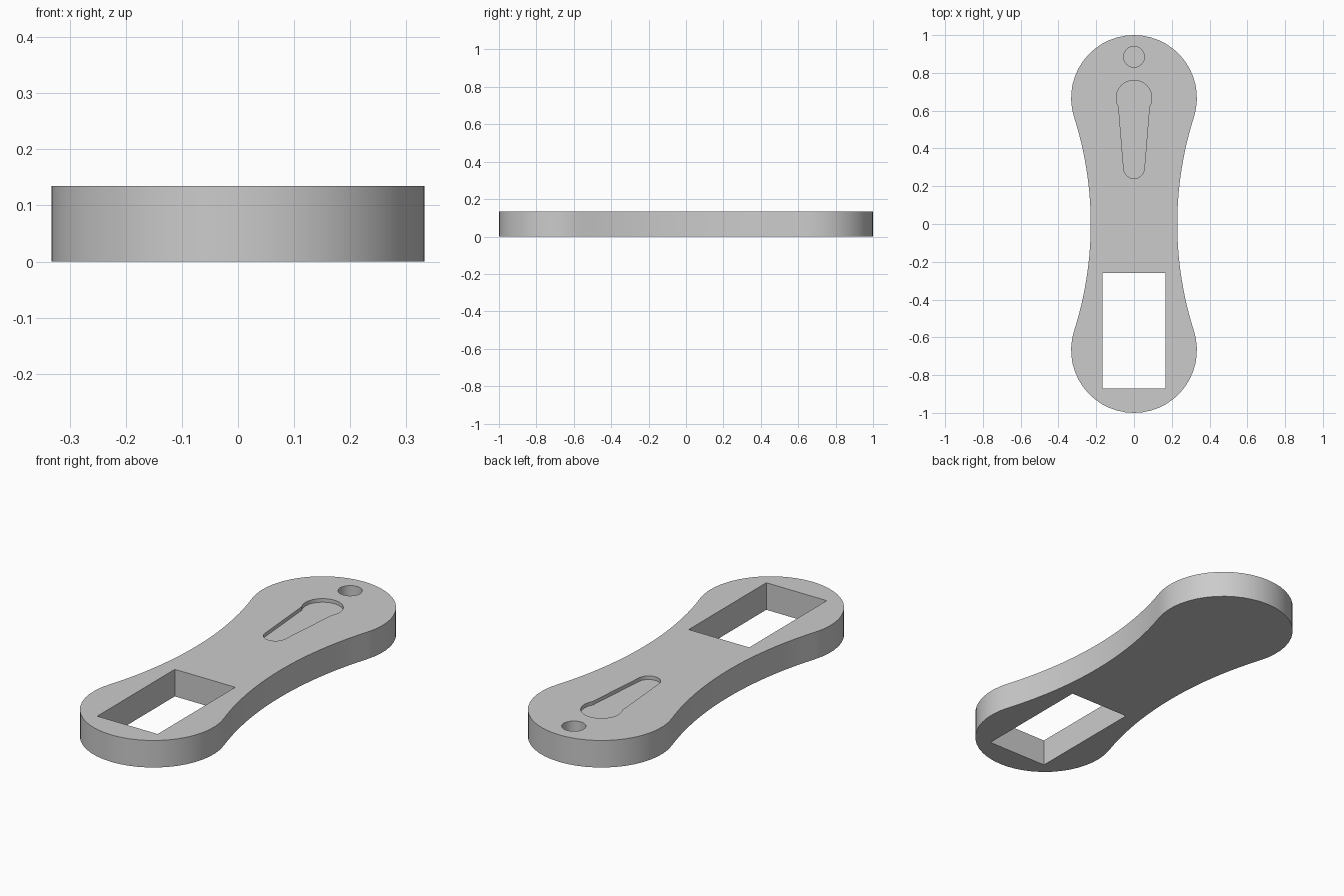
import bpy
import bmesh
from math import sin, cos, radians, atan2, pi

default = bpy.data.objects.get("Cube")
if default:
    bpy.data.objects.remove(default, do_unlink=True)

THICK = 0.135
END_R = 0.333
END_Y = 1 - END_R
WAIST = 0.229

grey = bpy.data.materials.new("plain_grey")
grey.use_nodes = True
colour = (0.6, 0.6, 0.6, 1)
grey.diffuse_color = colour
grey.node_tree.nodes["Principled BSDF"].inputs["Base Color"].default_value = colour


def arc(cx, cy, r, start, end, steps):
    """Points along an arc, angles in radians."""
    angles = [start + (end - start) * i / steps for i in range(steps + 1)]
    return [(cx + r * cos(a), cy + r * sin(a)) for a in angles]


def prism(name, outline, z0, z1):
    """Extrude a counter-clockwise outline from z0 to z1."""
    bm = bmesh.new()
    face = bm.faces.new([bm.verts.new((x, y, z0)) for x, y in outline])
    top = bmesh.ops.extrude_face_region(bm, geom=[face])["geom"]
    verts = [v for v in top if isinstance(v, bmesh.types.BMVert)]
    bmesh.ops.translate(bm, verts=verts, vec=(0, 0, z1 - z0))
    bmesh.ops.recalc_face_normals(bm, faces=bm.faces)
    mesh = bpy.data.meshes.new(name)
    bm.to_mesh(mesh)
    bm.free()
    mesh.materials.append(grey)
    obj = bpy.data.objects.new(name, mesh)
    bpy.context.collection.objects.link(obj)
    return obj


# Body: two round ends joined by tangent concave waist arcs
waist_r = (WAIST**2 + END_Y**2 - END_R**2) / (2 * (END_R - WAIST))
waist_x = WAIST + waist_r
tangent = atan2(END_Y, waist_x)
back_end = arc(0, END_Y, END_R, -tangent, pi + tangent, 28)
left_waist = arc(waist_x, 0, waist_r, pi + tangent, pi - tangent, 20)[1:-1]
half = left_waist + back_end
body = prism("body", half + [(-x, -y) for x, y in half], 0, THICK)

# Cutters: rectangular window, keyhole-shaped pocket, blind round hole
above = THICK + 0.1
window = [(-0.167, -0.872), (0.167, -0.872), (0.167, -0.26), (-0.167, -0.26)]
pocket = (arc(0, END_Y, 0.094, radians(-30), radians(210), 32)
          + arc(0, 0.296, 0.055, pi, 2 * pi, 16))
hole = arc(0, 0.885, 0.055, 0, 2 * pi, 32)[:-1]
cutters = [
    prism("window_cutter", window, -0.1, above),
    prism("pocket_cutter", pocket, THICK - 0.018, above),
    prism("hole_cutter", hole, THICK - 0.1, above),
]

bpy.ops.object.select_all(action="DESELECT")
body.select_set(True)
bpy.context.view_layer.objects.active = body
for cutter in cutters:
    cutter.hide_render = True
    mod = body.modifiers.new(cutter.name, "BOOLEAN")
    mod.operation = "DIFFERENCE"
    mod.solver = "EXACT"
    mod.object = cutter
    bpy.ops.object.modifier_apply(modifier=mod.name)
    bpy.data.objects.remove(cutter, do_unlink=True)

bpy.ops.object.shade_smooth_by_angle(angle=radians(25))
